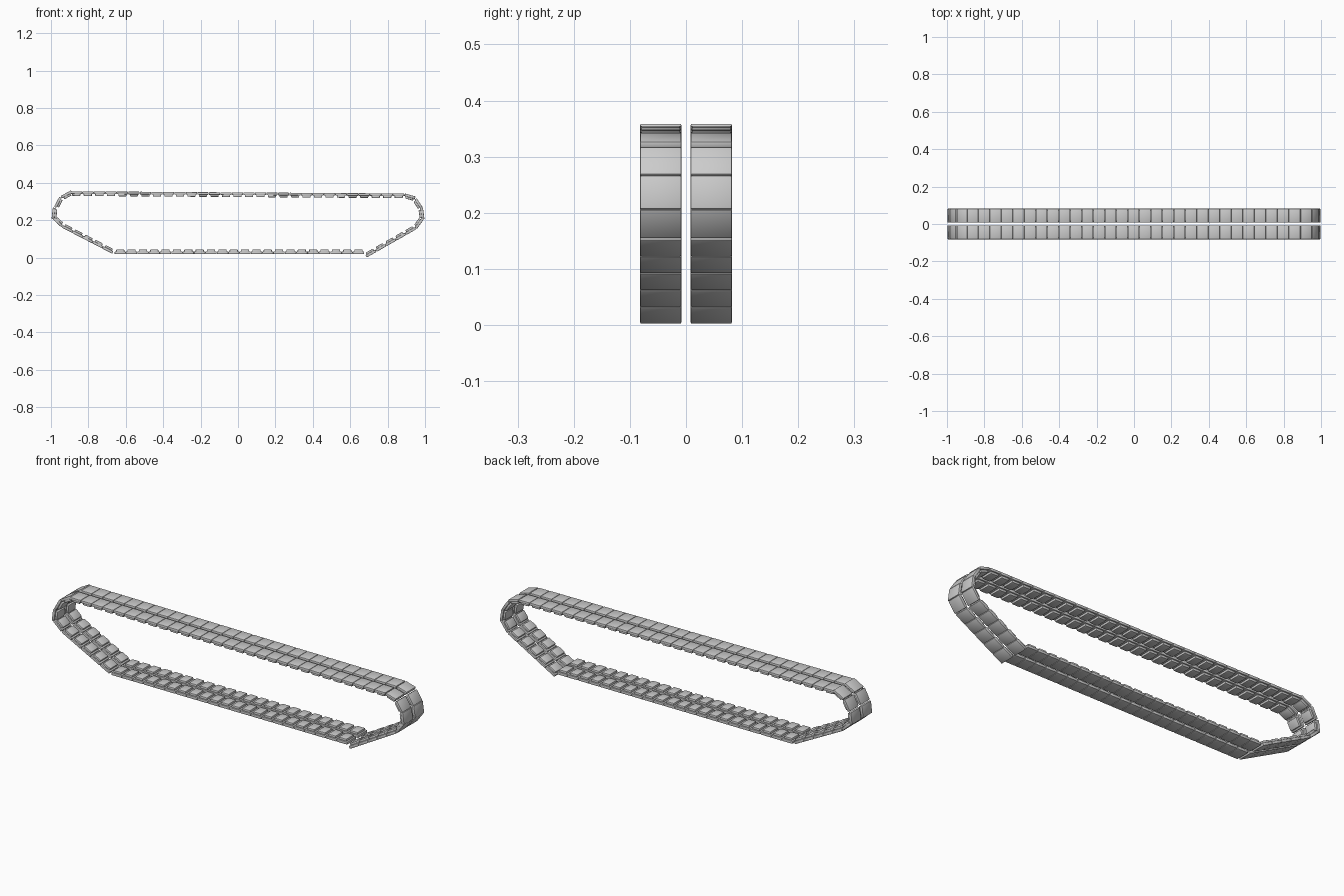
import bpy, bmesh, math
from mathutils import Matrix, Vector

if "Cube" in bpy.data.objects:
    bpy.data.objects.remove(bpy.data.objects["Cube"])

# Outer contour of the track, counter-clockwise: start, end, number of links
RUNS = [
    ((-0.660, 0.019), (0.675, 0.019), 22),    # ground run
    ((0.688, 0.001), (0.952, 0.151), 5),      # rising run, right
    ((0.956, 0.153), (0.994, 0.205), 1),
    ((0.997, 0.206), (0.989, 0.267), 1),
    ((0.988, 0.268), (0.955, 0.318), 1),
    ((0.950, 0.327), (0.893, 0.343), 1),
    ((0.890, 0.343), (-0.895, 0.355), 29),    # return run
    ((-0.893, 0.360), (-0.949, 0.329), 1),
    ((-0.955, 0.326), (-0.984, 0.272), 1),
    ((-0.990, 0.268), (-0.997, 0.207), 1),
    ((-0.990, 0.205), (-0.945, 0.163), 1),
    ((-0.942, 0.161), (-0.672, 0.021), 5),    # rising run, left
]


def block(bm, frame, size, centre, bevel):
    """Bevelled box placed in a link's local frame."""
    part = bmesh.new()
    bmesh.ops.create_cube(part, size=1.0)
    bmesh.ops.scale(part, vec=size, verts=part.verts)
    bmesh.ops.translate(part, vec=centre, verts=part.verts)
    bmesh.ops.bevel(part, geom=part.edges[:], offset=bevel, segments=2,
                    profile=0.5, affect='EDGES')
    bmesh.ops.transform(part, matrix=frame, verts=part.verts)
    tmp = bpy.data.meshes.new("tmp")
    part.to_mesh(tmp)
    part.free()
    bm.from_mesh(tmp)
    bpy.data.meshes.remove(tmp)


def track_row(name, y):
    bm = bmesh.new()
    for start, end, count in RUNS:
        a = Vector((start[0], y, start[1]))
        b = Vector((end[0], y, end[1]))
        step = (b - a) / count
        along = step.normalized()
        inward = Vector((-along.z, 0, along.x))
        side = inward.cross(along)
        for i in range(count):
            mid = a + step * (i + 0.5)
            frame = Matrix.Translation(mid) @ Matrix((along, side, inward)).transposed().to_4x4()
            # outer tread plate, then the smaller inner pad
            block(bm, frame, (step.length - 0.001, 0.074, 0.014), (0, 0, 0.007), 0.003)
            block(bm, frame, (0.044, 0.062, 0.014), (0, 0, 0.018), 0.004)
    mesh = bpy.data.meshes.new(name)
    bm.to_mesh(mesh)
    bm.free()
    obj = bpy.data.objects.new(name, mesh)
    bpy.context.collection.objects.link(obj)
    bpy.context.view_layer.objects.active = obj
    obj.select_set(True)
    bpy.ops.object.shade_smooth_by_angle(angle=math.radians(35))
    obj.select_set(False)


# Two parallel rows of track links
track_row("track_links_front", -0.045)
track_row("track_links_back", 0.045)
